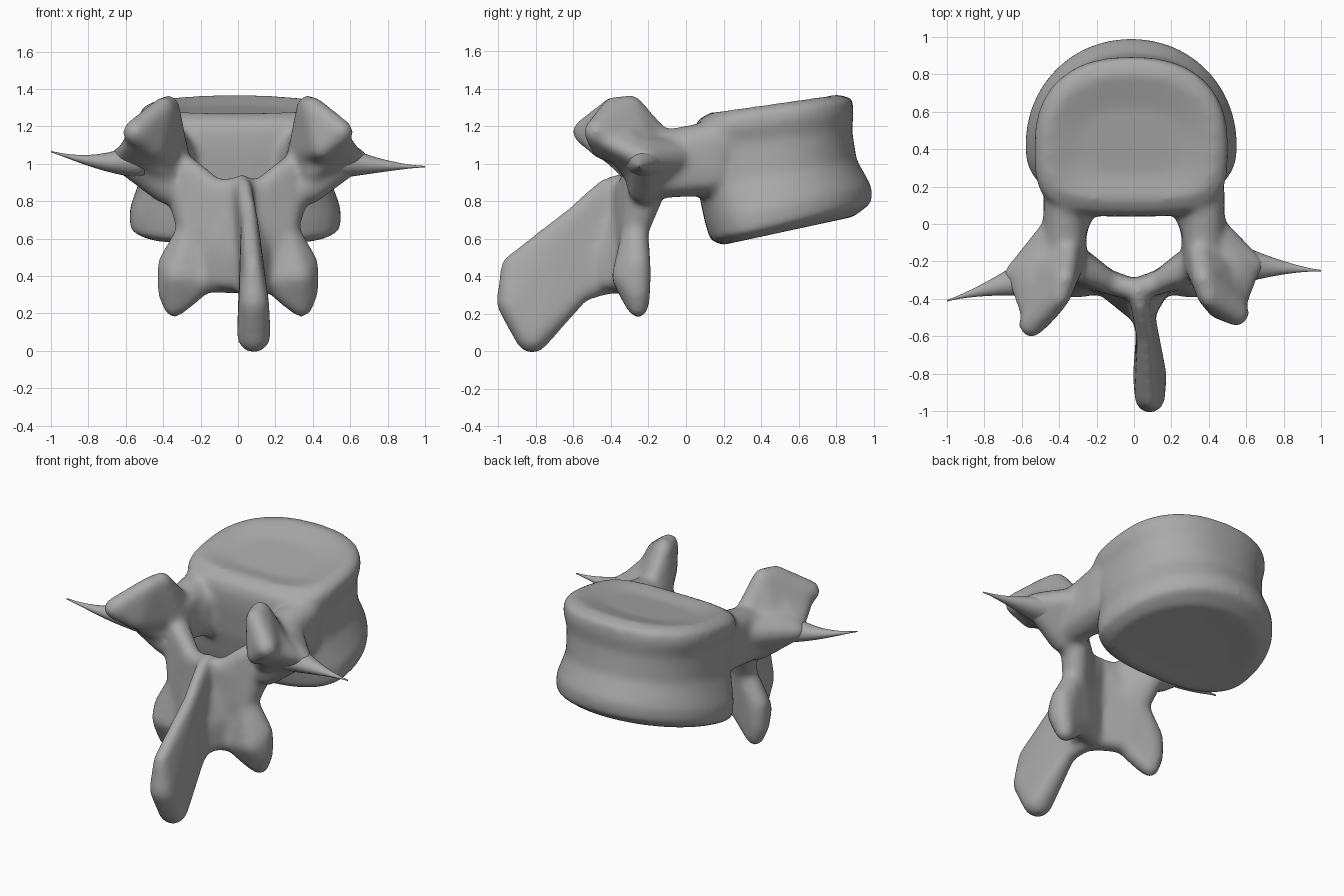
import bpy, bmesh, math
from mathutils import Vector

if "Cube" in bpy.data.objects:
    bpy.data.objects.remove(bpy.data.objects["Cube"])

bone = bpy.data.materials.new("bone grey")
bone.use_nodes = True
GREY = (0.4, 0.4, 0.4, 1)
bone.diffuse_color = GREY
bone.node_tree.nodes["Principled BSDF"].inputs["Base Color"].default_value = GREY

ball = bmesh.new()
bmesh.ops.create_icosphere(ball, subdivisions=2, radius=1)
BALL = [v.co.copy() for v in ball.verts]
ball.free()


def add_part(target, part):
    bmesh.ops.recalc_face_normals(part, faces=part.faces)
    mesh = bpy.data.meshes.new("part")
    part.to_mesh(mesh)
    part.free()
    target.from_mesh(mesh)
    bpy.data.meshes.remove(mesh)


def hull(target, spheres, side=1):
    """Convex skin around spheres given as (x, y, z, radius)."""
    part = bmesh.new()
    for x, y, z, r in spheres:
        for p in BALL:
            part.verts.new(Vector((x * side, y, z)) + p * r)
    bmesh.ops.convex_hull(part, input=part.verts)
    bmesh.ops.delete(part, geom=[v for v in part.verts if not v.link_faces], context='VERTS')
    add_part(target, part)


def loft(target, rings):
    part = bmesh.new()
    rows = [[part.verts.new(p) for p in ring] for ring in rings]
    n = len(rows[0])
    for a, b in zip(rows, rows[1:]):
        for i in range(n):
            j = (i + 1) % n
            part.faces.new((a[i], a[j], b[j], b[i]))
    part.faces.new(rows[0])
    part.faces.new(rows[-1])
    add_part(target, part)


def body_ring(w, back, front, z_back, z_front, roundness, n=64):
    """D-shaped outline: round front, flatter back, tilted in z."""
    mid = 0.42
    pts = []
    for i in range(n):
        a = math.tau * i / n
        c, s = math.cos(a), math.sin(a)
        e = 0.85 + 0.13 * roundness if s > 0 else 0.55 + 0.22 * roundness
        x = math.copysign(abs(c) ** e, c) * w - 0.015
        y = mid + (front - mid if s > 0 else mid - back) * math.copysign(abs(s) ** e, s)
        t = (y - back) / (front - back)
        pts.append((x, y, z_back + (z_front - z_back) * t))
    return pts


def finish(bm, name):
    mesh = bpy.data.meshes.new(name)
    bm.to_mesh(mesh)
    bm.free()
    mesh.materials.append(bone)
    for p in mesh.polygons:
        p.use_smooth = True
    obj = bpy.data.objects.new(name, mesh)
    bpy.context.collection.objects.link(obj)
    return obj


core = bmesh.new()

# Drum-shaped body with waisted sides and gently dished end plates
loft(core, [body_ring(*r) for r in (
    (0.30, 0.32, 0.70, 0.60, 0.68, 1),
    (0.48, 0.20, 0.89, 0.565, 0.715, 1),
    (0.565, 0.13, 0.99, 0.59, 0.79, 1),
    (0.565, 0.10, 0.99, 0.69, 0.88, 1),
    (0.50, 0.06, 0.91, 0.88, 1.02, 0.5),
    (0.49, 0.04, 0.885, 1.08, 1.18, 0),
    (0.52, 0.04, 0.895, 1.17, 1.28, 0),
    (0.51, 0.06, 0.885, 1.23, 1.35, 0),
    (0.45, 0.13, 0.80, 1.275, 1.37, 0),
    (0.28, 0.26, 0.62, 1.26, 1.31, 0))])

for side in (1, -1):
    # Pedicle bridging the body and the arch, rounded into the canal
    hull(core, [(0.37, 0.18, 1.12, 0.12), (0.36, 0.15, 0.95, 0.12),
                (0.37, -0.18, 1.06, 0.11), (0.37, -0.15, 0.93, 0.12)], side)
    hull(core, [(0.29, 0.10, 1.08, 0.09), (0.29, 0.10, 0.90, 0.09),
                (0.34, -0.02, 1.06, 0.09), (0.34, -0.02, 0.93, 0.09)], side)
    # Root of the side spike, webbed to the pedicle and the arch
    root = -0.21 if side == 1 else -0.26
    hull(core, [(0.39, -0.02, 1.04, 0.10), (0.38, -0.22, 0.88, 0.10),
                (0.53, root, 1.03, 0.11), (0.64, root - 0.01, 1.025, 0.06)], side)
    # Upper joint blade
    tip = -0.48 if side == 1 else -0.54
    hull(core, [(0.37, -0.29, 1.31, 0.06), (0.40, -0.39, 1.30, 0.06),
                (0.55, tip, 1.17, 0.07), (0.45, -0.45, 1.08, 0.06),
                (0.34, -0.20, 1.05, 0.08), (0.48, -0.24, 1.06, 0.08),
                (0.35, -0.15, 1.15, 0.06)], side)
    # Web between the blade and the spike
    hull(core, [(0.42, -0.34, 1.22, 0.06), (0.56, tip + 0.06, 1.12, 0.05),
                (0.62, root - 0.05, 1.04, 0.05), (0.42, -0.18, 1.08, 0.08),
                (0.40, -0.28, 0.96, 0.07)], side)
    # Neck and upper arch plate
    hull(core, [(0.33, -0.20, 1.00, 0.08), (0.25, -0.27, 0.66, 0.08),
                (0.30, -0.20, 0.82, 0.08), (0.14, -0.31, 0.88, 0.06),
                (0.10, -0.34, 0.60, 0.06), (0.24, -0.27, 0.96, 0.06)], side)
    hull(core, [(0.0, -0.35, 0.87, 0.06), (0.0, -0.37, 0.36, 0.06),
                (0.16, -0.31, 0.86, 0.06), (0.25, -0.27, 0.64, 0.07),
                (0.20, -0.30, 0.38, 0.07)], side)
    # Lower joint lobe, thick in the middle and pointed below
    hull(core, [(0.25, -0.27, 0.66, 0.07), (0.36, -0.26, 0.46, 0.075),
                (0.36, -0.26, 0.32, 0.075), (0.18, -0.31, 0.38, 0.07),
                (0.33, -0.32, 0.40, 0.08), (0.34, -0.255, 0.235, 0.06),
                (0.28, -0.28, 0.28, 0.06)], side)
    # Flare joining the arch to the rear blade
    hull(core, [(0.14, -0.34, 0.55, 0.05), (0.14, -0.35, 0.38, 0.05),
                (0.03 * side, -0.40, 0.75, 0.05), (0.05 * side, -0.50, 0.50, 0.05),
                (0.05 * side, -0.50, 0.37, 0.05)], side)

# Rear blade, thin along its crest and thicker at the tip
hull(core, [(0.02, -0.36, 0.90, 0.05), (0.03, -0.42, 0.36, 0.06),
            (0.035, -0.44, 0.88, 0.04), (0.06, -0.60, 0.73, 0.045),
            (0.07, -0.56, 0.32, 0.06)])
hull(core, [(0.06, -0.60, 0.73, 0.045), (0.07, -0.56, 0.32, 0.06),
            (0.08, -0.94, 0.46, 0.05), (0.085, -0.93, 0.26, 0.085),
            (0.085, -0.82, 0.08, 0.095)])

vertebra = finish(core, "vertebra")
fuse = vertebra.modifiers.new("fuse", 'REMESH')
fuse.mode = 'VOXEL'
fuse.voxel_size = 0.015
fuse.use_smooth_shade = True
blend = vertebra.modifiers.new("blend", 'SMOOTH')
blend.factor = 0.5
blend.iterations = 28

# Side spikes, rooted inside the bone and drawn out to a point
for name, side, root, end in (("left_side_spike", 1, -0.21, (1.0, -0.25, 0.985)),
                              ("right_side_spike", -1, -0.26, (-1.0, -0.41, 1.065))):
    start, end = Vector((0.50 * side, root, 1.02)), Vector(end)
    rings = []
    for k in range(13):
        t = k / 12
        c = start.lerp(end, t)
        c.z -= (0.01 if side == 1 else 0.03) * math.sin(math.pi * t)
        ry = 0.125 * (1 - t) ** 1.5 + 0.004
        rz = 0.10 * (1 - t) ** 1.5 + 0.004
        rings.append([c + Vector((0, ry * math.cos(a), rz * math.sin(a)))
                      for a in (math.tau * i / 24 for i in range(24))])
    spike = bmesh.new()
    loft(spike, rings)
    finish(spike, name)
